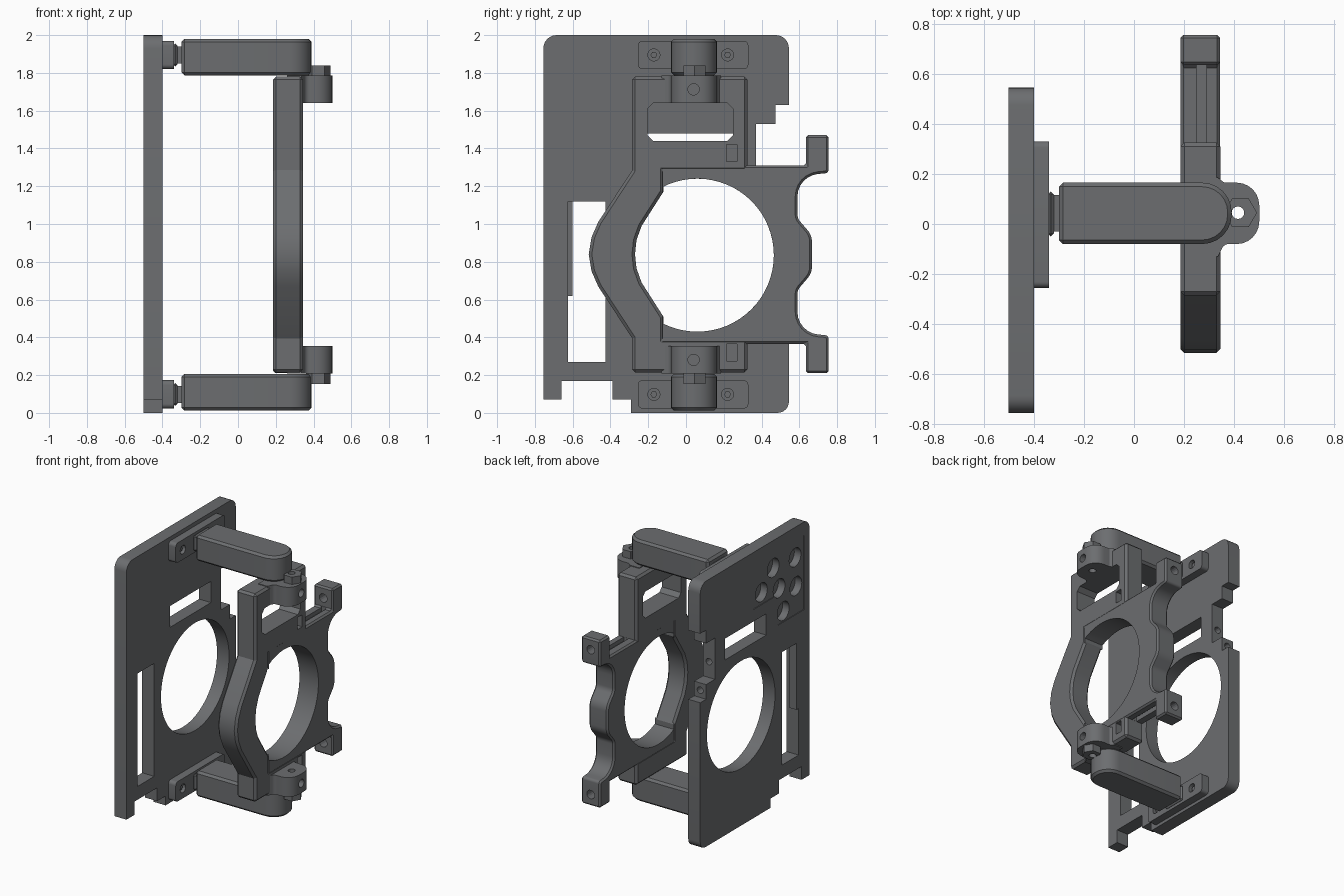
import bpy, bmesh, math
from mathutils import Vector

if "Cube" in bpy.data.objects:
    bpy.data.objects.remove(bpy.data.objects["Cube"])


def rounded(pts, steps=6):
    """Outline of (u, v[, radius]) points with filleted corners."""
    out, n = [], len(pts)
    for i, p in enumerate(pts):
        c = Vector(p[:2])
        r = p[2] if len(p) > 2 else 0
        if not r:
            out.append(tuple(c))
            continue
        a = (Vector(pts[i - 1][:2]) - c).normalized()
        b = (Vector(pts[(i + 1) % n][:2]) - c).normalized()
        half = a.angle(b) / 2
        mid = c + (a + b).normalized() * (r / math.sin(half))
        s = c + a * (r / math.tan(half)) - mid
        e = c + b * (r / math.tan(half)) - mid
        turn = s.angle_signed(e)
        for k in range(steps + 1):
            t = -turn * k / steps
            out.append((mid.x + s.x * math.cos(t) - s.y * math.sin(t),
                        mid.y + s.x * math.sin(t) + s.y * math.cos(t)))
    return out


def rect(u0, u1, v0, v1, r=0):
    return [(u0, v0, r), (u1, v0, r), (u1, v1, r), (u0, v1, r)]


def circle(u, v, r, n=24, start=0.0, sweep=2 * math.pi):
    return [(u + r * math.cos(start + sweep * k / n),
             v + r * math.sin(start + sweep * k / n)) for k in range(n)]


def apply(ob, mod):
    bpy.context.view_layer.objects.active = ob
    bpy.ops.object.modifier_apply(modifier=mod.name)


def prism(name, outline, axis, lo, hi, bevel=0):
    """Extrude an outline along x (u=y, v=z), y (u=x, v=z) or z (u=x, v=y)."""
    place = {'x': lambda u, v, w: (w, u, v), 'y': lambda u, v, w: (u, w, v),
             'z': lambda u, v, w: (u, v, w)}[axis]
    bm = bmesh.new()
    pts = rounded(outline)
    a = [bm.verts.new(place(u, v, lo)) for u, v in pts]
    b = [bm.verts.new(place(u, v, hi)) for u, v in pts]
    bm.faces.new(a)
    bm.faces.new(b[::-1])
    for i in range(len(a)):
        j = (i + 1) % len(a)
        bm.faces.new((a[i], b[i], b[j], a[j]))
    bmesh.ops.recalc_face_normals(bm, faces=bm.faces)
    me = bpy.data.meshes.new(name)
    bm.to_mesh(me)
    bm.free()
    ob = bpy.data.objects.new(name, me)
    bpy.context.collection.objects.link(ob)
    if bevel:
        m = ob.modifiers.new("chamfer", 'BEVEL')
        m.width, m.segments, m.limit_method = bevel, 1, 'ANGLE'
        m.angle_limit = math.radians(50)
        apply(ob, m)
    return ob


def cut(ob, outline, axis, lo, hi):
    tool = prism("cutter", outline, axis, lo, hi)
    m = ob.modifiers.new("cut", 'BOOLEAN')
    m.operation, m.solver, m.object = 'DIFFERENCE', 'EXACT', tool
    apply(ob, m)
    bpy.data.objects.remove(tool, do_unlink=True)


# Back plate with stepped edge notches
plate = prism("back_plate", [
    (-0.755, 0.07), (-0.66, 0.07), (-0.66, 0.17), (-0.39, 0.17), (-0.39, 0.07),
    (-0.29, 0.07), (-0.29, 0), (0.545, 0, 0.06), (0.545, 1.11), (0.475, 1.11),
    (0.475, 1.22), (0.37, 1.22), (0.37, 1.53), (0.475, 1.53), (0.475, 1.63),
    (0.545, 1.63), (0.545, 2, 0.07), (-0.755, 2, 0.07)], 'x', -0.5, -0.4)
cut(plate, circle(0.06, 0.835, 0.405, 64), 'x', -0.6, -0.3)
cut(plate, [(-0.625, 0.27), (-0.425, 0.27), (-0.425, 1.12), (-0.6, 1.12),
            (-0.6, 0.62), (-0.625, 0.62)], 'x', -0.6, -0.3)
cut(plate, rect(-0.625, -0.59, 0.61, 1.12), 'x', -0.44, -0.3)
cut(plate, rect(-0.24, 0.25, 1.32, 1.48), 'x', -0.6, -0.3)
# Shallow panel and blind magnet holes on the rear
cut(plate, [(-0.69, 1.34), (-0.38, 1.34), (-0.38, 1.57), (-0.09, 1.57),
            (-0.09, 1.9), (-0.69, 1.9)], 'x', -0.6, -0.495)
for y, z in ((-0.33, 1.79), (-0.59, 1.77), (-0.19, 1.66),
             (-0.40, 1.61), (-0.60, 1.55), (-0.45, 1.42)):
    cut(plate, circle(y, z, 0.07), 'x', -0.6, -0.44)
# Screw holes in the plate edge notches
for y, z in ((0.37, 1.34), (0.475, 1.165)):
    cut(plate, circle(-0.45, z, 0.025, 12), 'y', y - 0.06, y + 0.1)

# Clamp frame: left body with a hexagonal bow
opening = [(-0.12, 0.51), (-0.12, 0.473)]
a0 = math.atan2(-0.362, -0.18)
opening += circle(0.06, 0.835, 0.405, 48, a0, -2 * a0)
opening += [(-0.12, 1.197), (-0.12, 1.17), (-0.235, 0.99), (-0.262, 0.915),
            (-0.27, 0.84), (-0.262, 0.765), (-0.235, 0.69)]
frame = prism("frame_body", [
    (-0.285, 0.215), (0.325, 0.215), (0.325, 0.39), (-0.12, 0.39),
    (-0.12, 0.51), (-0.235, 0.69), (-0.262, 0.765), (-0.27, 0.84),
    (-0.262, 0.915), (-0.235, 0.99), (-0.12, 1.17), (-0.12, 1.28),
    (0.325, 1.28), (0.325, 1.78), (-0.285, 1.78), (-0.285, 1.285),
    (-0.465, 1.01), (-0.5, 0.93), (-0.515, 0.84), (-0.5, 0.75),
    (-0.465, 0.67), (-0.285, 0.395)], 'x', 0.185, 0.345, 0.016)
cut(frame, [(-0.205, 1.47), (-0.175, 1.44), (0.22, 1.44), (0.25, 1.47),
            (0.25, 1.61), (0.22, 1.64), (-0.175, 1.64), (-0.205, 1.61)],
    'x', 0, 0.6)
for z in (1.33, 0.275):
    cut(frame, rect(0.215, 0.27, z, z + 0.09), 'x', 0.27, 0.5)

# Insert: wavy right part with end tabs
insert = prism("frame_insert", [
    (-0.2, 0.365), (0.635, 0.365), (0.635, 0.21), (0.755, 0.21),
    (0.755, 0.41, 0.02), (0.59, 0.425, 0.12), (0.59, 0.65, 0.06), (0.667, 0.74, 0.1),
    (0.667, 0.94, 0.1), (0.59, 1.03, 0.06), (0.59, 1.255, 0.12),
    (0.755, 1.27, 0.02), (0.755, 1.47), (0.635, 1.47), (0.635, 1.31),
    (-0.2, 1.31)], 'x', 0.186, 0.344, 0.012)
cut(insert, opening, 'x', 0, 0.6)
# Trim the insert back to the inner edge of the body
cut(insert, [(-0.3, 0.3), (-0.125, 0.3), (-0.125, 1.4), (-0.3, 1.4)], 'x', 0, 0.6)
for lo, hi in ((1.28, 1.4), (0.3, 0.4)):
    cut(insert, rect(0.25, 0.29, lo, hi), 'y', 0.326, 0.634)
for z in (1.385, 0.295):
    cut(insert, circle(0.265, z, 0.032, 16), 'y', 0.5, 0.9)

# Hinges, arms and mounting pads, top and bottom
for side, flip in (("top", False), ("bottom", True)):
    def span(lo, hi):
        return (1.993 - hi, 1.993 - lo) if flip else (lo, hi)

    z0, z1 = span(1.787, 1.98)
    prism(side + "_arm", [(-0.3, -0.08), (0.39, -0.08, 0.118),
                          (0.39, 0.165, 0.118), (-0.3, 0.165)], 'z', z0, z1, 0.016)

    z0, z1 = span(1.64, 1.785)
    knuckle = prism(side + "_knuckle", [
        (0.26, -0.13), (0.335, -0.13), (0.36, -0.08, 0.03), (0.5, -0.08, 0.09),
        (0.5, 0.165, 0.09), (0.36, 0.165, 0.02), (0.335, 0.185), (0.26, 0.185)],
        'z', z0, z1)
    cut(knuckle, circle(0.415, 0.045, 0.025, 16), 'z', -1, 3)
    cut(knuckle, circle(0.04, (z0 + z1) / 2, 0.03, 16), 'x', 0.46, 0.6)

    z0, z1 = span(1.78, 1.84)
    lug = prism(side + "_hinge_lug", circle(0.425, 0.045, 0.066, 6), 'z', z0, z1)
    cut(lug, circle(0.415, 0.045, 0.025, 16), 'z', -1, 3)

    z0, z1 = span(1.82, 1.97)
    pad = prism(side + "_mount_pad", rect(-0.255, 0.33, z0, z1, 0.025),
                'x', -0.405, -0.34)
    for y in (-0.17, 0.22):
        cut(pad, circle(y, (z0 + z1) / 2, 0.032, 16), 'x', -0.37, -0.3)
        prism(side + "_pad_screw", circle(y, (z0 + z1) / 2, 0.018, 6),
              'x', -0.375, -0.355)
    prism(side + "_neck_collar", rect(-0.05, 0.13, z0 + 0.015, z1 - 0.015),
          'x', -0.345, -0.32, 0.012)
    prism(side + "_neck", rect(-0.03, 0.115, z0 + 0.03, z1 - 0.03),
          'x', -0.325, -0.295)

# Dark plastic, flat shading with soft arcs
dark = bpy.data.materials.new("dark_plastic")
dark.diffuse_color = (0.15, 0.155, 0.162, 1)
dark.use_nodes = True
dark.node_tree.nodes["Principled BSDF"].inputs["Base Color"].default_value = dark.diffuse_color
for ob in bpy.context.scene.objects:
    ob.data.materials.append(dark)
    ob.select_set(True)
bpy.ops.object.shade_smooth_by_angle(angle=math.radians(20))
